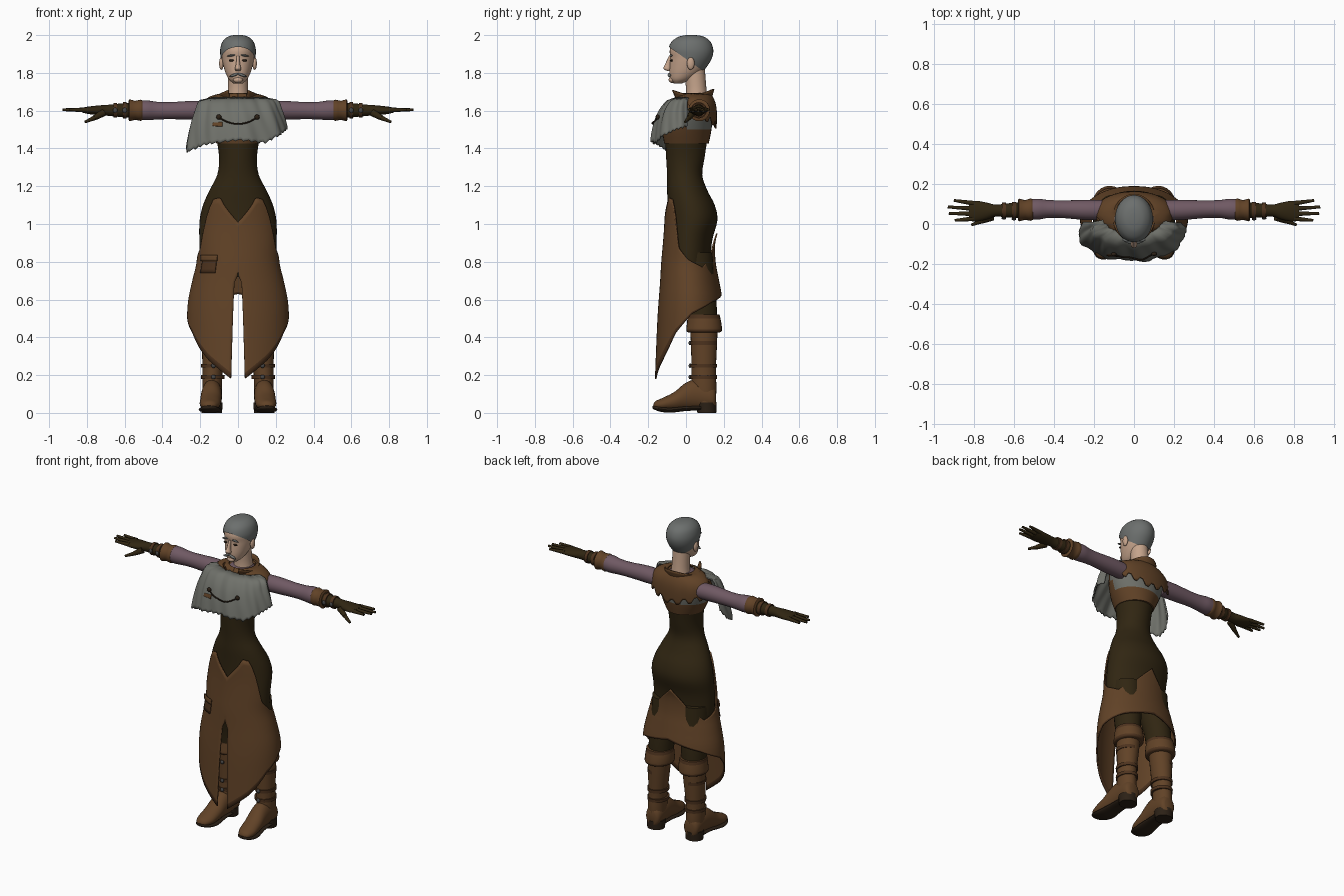
import bpy, bmesh, math
from mathutils import Vector, Matrix

cube = bpy.data.objects.get("Cube")
if cube:
    bpy.data.objects.remove(cube)


def material(name, r, g, b):
    m = bpy.data.materials.new(name)
    m.use_nodes = True
    m.diffuse_color = (r, g, b, 1)
    shader = m.node_tree.nodes["Principled BSDF"]
    shader.inputs["Base Color"].default_value = (r, g, b, 1)
    shader.inputs["Roughness"].default_value = 0.8
    return m


SKIN = material("skin", .56, .37, .26)
HAIR = material("grey hair", .15, .16, .155)
WOOL = material("grey wool", .16, .165, .145)
BROWN = material("brown leather", .12, .055, .02)
TRIM = material("dark brown trim", .075, .033, .013)
DARK = material("dark leather", .03, .019, .006)
PURPLE = material("dusty purple cloth", .16, .1, .125)
SOLE = material("dark sole", .025, .015, .008)
METAL = material("dull metal", .06, .06, .06)


def finish(name, bm, mats, mirror=False, solid=0.0, angle=45):
    """Turn a bmesh into a smooth shaded object."""
    bmesh.ops.recalc_face_normals(bm, faces=bm.faces)
    mesh = bpy.data.meshes.new(name)
    bm.to_mesh(mesh)
    bm.free()
    for m in mats:
        mesh.materials.append(m)
    mesh.shade_smooth()
    mesh.set_sharp_from_angle(angle=math.radians(angle))
    ob = bpy.data.objects.new(name, mesh)
    bpy.context.collection.objects.link(ob)
    if mirror:
        ob.modifiers.new("mirror", "MIRROR")
    if solid:
        mod = ob.modifiers.new("thickness", "SOLIDIFY")
        mod.thickness, mod.offset = solid, 0
    return ob


def lerp(points, x):
    """Piecewise linear lookup; each point is (key, value...)."""
    pts = sorted(points)
    x = min(max(x, pts[0][0]), pts[-1][0])
    for a, b in zip(pts, pts[1:]):
        if x <= b[0]:
            f = (x - a[0]) / (b[0] - a[0])
            return [p + (q - p) * f for p, q in zip(a[1:], b[1:])]


def smooth(rows, k=4):
    """Catmull-Rom resampling of profile rows."""
    out = []
    for i in range(len(rows) - 1):
        four = [rows[max(i - 1, 0)], rows[i], rows[i + 1], rows[min(i + 2, len(rows) - 1)]]
        for j in range(k):
            t = j / k
            out.append(tuple(b + .5 * t * (c - a + t * (2*a - 5*b + 4*c - d + t * (3*(b - c) + d - a)))
                             for a, b, c, d in zip(*four)))
    return out + [tuple(rows[-1])]


def loft(name, axis, rows, mats, n=24, pick=None, mirror=False, k=4, cut=None):
    """Rows are (position on axis, centre1, centre2, radius1, radius2)."""
    order = {"x": (2, 0, 1), "y": (0, 2, 1), "z": (0, 1, 2)}[axis]
    bm, rings = bmesh.new(), []
    for p, c1, c2, r1, r2 in (smooth(rows, k) if k > 1 else rows):
        ring = []
        for i in range(n):
            a = math.tau * i / n
            v = (c1 + r1 * math.cos(a), c2 + r2 * math.sin(a), p)
            ring.append(bm.verts.new([v[o] for o in order]))
        rings.append(ring)
    for r, s in zip(rings, rings[1:]):
        for i in range(n):
            f = bm.faces.new((r[i], r[(i + 1) % n], s[(i + 1) % n], s[i]))
            if pick:
                f.material_index = pick(f.calc_center_median())
    bm.faces.new(rings[0])
    bm.faces.new(rings[-1])
    for co, no in cut or []:
        bmesh.ops.bisect_plane(bm, geom=bm.verts[:] + bm.edges[:] + bm.faces[:],
                               plane_co=co, plane_no=no, clear_outer=True)
    return finish(name, bm, mats, mirror)


def body_rows(rows):
    """(z, half width, front y, back y) to loft rows."""
    return [(z, 0, (f + b) / 2, w, (b - f) / 2) for z, w, f, b in rows]


def on_surface(rows, deg, z, off=0.0, ripple=0.0):
    w, f, b = lerp(rows, z)
    a = math.radians(deg)
    off += ripple * (math.sin(a * 9) + .6 * math.sin(a * 17 + z * 20))
    return Vector(((w + off) * math.sin(a), (f + b) / 2 - ((b - f) / 2 + off) * math.cos(a), z))


def drape(name, rows, lo, hi, n, top, hem, mats, steps=12, off=0.0, ripple=0.0,
          warp=lambda d, z: d, band=0, mirror=False, solid=.008):
    """Cloth around a profile; angle zero is the front, top and hem depend on it."""
    bm, cols = bmesh.new(), []
    for i in range(n + 1):
        d = lo + (hi - lo) * i / n
        za, zb = top(d), hem(d)
        zs = [za + (zb - za) * j / steps for j in range(steps + 1)]
        cols.append([bm.verts.new(on_surface(rows, warp(d, z), z, off, ripple)) for z in zs])
    for a, b in zip(cols, cols[1:]):
        for j in range(steps):
            f = bm.faces.new((a[j], a[j + 1], b[j + 1], b[j]))
            f.material_index = int(j >= steps - band)
    return finish(name, bm, mats, mirror, solid)


def ball(name, loc, size, mat, mirror=False, tilt=0.0):
    bm = bmesh.new()
    m = Matrix.Translation(loc) @ Matrix.Rotation(tilt, 4, "Y") @ Matrix.Diagonal((*size, 1))
    bmesh.ops.create_uvsphere(bm, u_segments=16, v_segments=10, radius=1, matrix=m)
    return finish(name, bm, [mat], mirror)


def rod(name, p, q, r1, r2, mat, mirror=False):
    p, q = Vector(p), Vector(q)
    bm = bmesh.new()
    turn = (q - p).to_track_quat("Z", "Y").to_matrix().to_4x4()
    bmesh.ops.create_cone(bm, cap_ends=True, segments=10, radius1=r1, radius2=r2,
                          depth=(q - p).length, matrix=Matrix.Translation((p + q) / 2) @ turn)
    return finish(name, bm, [mat], mirror)


# Head, hair and neck
head = [(1.745, .025, -.065, -.02), (1.765, .048, -.083, .03), (1.80, .066, -.088, .08),
        (1.84, .078, -.086, .112), (1.88, .086, -.083, .132), (1.92, .087, -.086, .136),
        (1.96, .074, -.068, .12), (1.985, .046, -.03, .085), (1.993, .015, .01, .045)]
loft("head", "z", body_rows(head), [SKIN], 32)
loft("hair", "z", body_rows([(z + .007, w + .007, f - .007, b + .008) for z, w, f, b in head]),
     [HAIR], 32, cut=[((0, 0, 1.815), (0, 0, -1)), ((0, .02, 1.86), (0, -.7, -1))])
loft("neck", "z", [(1.62, 0, .055, .07, .07), (1.7, 0, .055, .054, .055), (1.82, 0, .045, .052, .055)], [SKIN])

# Face details
loft("nose", "z", [(1.81, 0, -.09, .012, .008), (1.822, 0, -.1, .017, .02),
                   (1.845, 0, -.095, .011, .016), (1.89, 0, -.084, .007, .006)], [SKIN], 12)
ball("ear", (.088, .025, 1.85), (.012, .02, .034), SKIN, True)
ball("eye", (.035, -.077, 1.866), (.014, .007, .006), SOLE, True)
ball("eyebrow", (.036, -.08, 1.892), (.022, .008, .005), HAIR, True, .15)
ball("moustache", (.02, -.088, 1.789), (.026, .009, .007), HAIR, True, .35)
ball("chin", (0, -.074, 1.763), (.026, .018, .016), SKIN)

# Torso, hips and vest
loft("bodice_and_hips", "z", body_rows(
    [(.72, .19, -.09, .13), (.82, .203, -.1, .13), (.92, .205, -.1, .14), (1.02, .203, -.096, .166),
     (1.1, .185, -.097, .152), (1.18, .15, -.1, .112), (1.26, .11, -.1, .086),
     (1.35, .1, -.105, .098), (1.46, .115, -.11, .115)]), [DARK], 40)
loft("vest", "z", body_rows([(1.425, .113, -.115, .12), (1.5, .15, -.125, .135), (1.58, .18, -.11, .14),
                             (1.64, .18, -.07, .135), (1.675, .1, -.03, .115)]),
     [BROWN, WOOL], 32, lambda c: int(1.49 < c.z < 1.61 and c.y > 0))
loft("undershirt", "z", [(1.64, 0, .03, .1, .085), (1.672, 0, .04, .078, .075), (1.685, 0, .05, .06, .062)], [PURPLE])

# Back yoke with a ragged hem, and collar
yoke = smooth([(1.69, .08, -.03, .125), (1.67, .15, -.05, .14), (1.63, .19, -.06, .155),
               (1.57, .198, -.06, .16), (1.47, .185, -.06, .156)])
drape("back_yoke", yoke, 0, 360, 60, lambda d: 1.69,
      lambda d: lerp([(0, 1.645), (75, 1.63), (100, 1.56), (180, 1.5)], min(d, 360 - d))[0]
      + .03 * (int(d / 12) % 2), [BROWN], 10)
drape("collar", [(1.64, .088, -.05, .125), (1.72, .112, -.09, .148)], 28, 332, 40,
      lambda d: 1.7 + .015 * math.cos(math.radians(2 * d)), lambda d: 1.645, [BROWN, TRIM], 5, band=1)

# Shawl with its chain, buttons and patch
shawl = smooth([(1.668, .13, -.05, .06), (1.655, .2, -.09, .06), (1.6, .225, -.135, .08),
                (1.52, .25, -.165, .1), (1.42, .272, -.185, .11), (1.36, .28, -.19, .11)])
drape("shawl", shawl, -108, 108, 72, lambda d: 1.668,
      lambda d: lerp([(-108, 1.47), (-92, 1.41), (-72, 1.38), (-42, 1.42), (0, 1.445), (33, 1.43),
                      (50, 1.465), (80, 1.5), (108, 1.52)], d)[0] + .006 * math.sin(d * .7),
      [WOOL], 14, ripple=.005)
drape("shawl_patch", shawl, -31, -19, 5, lambda d: 1.543 + d * .0002, lambda d: 1.51 - d * .0003,
      [BROWN], 4, .007, .005, solid=.004)
chain = [on_surface(shawl, 24 * t / 5, 1.53 + .036 * (t / 5) ** 2, .012, .005) for t in range(-5, 6)]
for p, q in zip(chain, chain[1:]):
    rod("shawl_chain", p, q, .004, .004, SOLE)
for p in (chain[0], chain[-1]):
    ball("shawl_button", p, (.014, .01, .014), SOLE)

# Long split overskirt with a sloping hem
skirt = smooth([(1.2, .143, -.104, .102), (1.1, .19, -.106, .156), (1.0, .209, -.108, .171),
                (.9, .21, -.115, .148), (.8, .212, -.124, .15), (.7, .235, -.13, .168),
                (.6, .256, -.138, .186), (.5, .263, -.145, .19), (.35, .262, -.152, .19), (.16, .258, -.16, .19)])


def slit(d, z):
    opening = lerp([(.18, 8), (.69, 4.5), (.73, 0)], z)[0]
    return opening + d * (180 - opening) / 180


drape("overskirt", skirt, 0, 180, 48,
      lambda d: lerp([(0, 1.01), (32, 1.14), (46, 1.13), (57, .97), (68, .87), (90, .81),
                      (120, .77), (150, .84), (180, .95)], d)[0],
      lambda d: lerp([(0, .18), (30, .28), (45, .345), (60, .425), (90, .525), (130, .585), (180, .63)], d)[0],
      [BROWN, TRIM], 26, .003, warp=slit, band=1, mirror=True)
drape("skirt_pocket", skirt, -58, -31, 6, lambda d: .83, lambda d: .74, [TRIM], 4, .01, solid=.006)
drape("pocket_flap", skirt, -60, -29, 6, lambda d: .835, lambda d: .805, [BROWN], 3, .016, solid=.006)

# Legs and boots
loft("trouser_leg", "z", [(.45, .12, .09, .07, .075), (.58, .115, .08, .077, .082),
                          (.7, .105, .06, .085, .09), (.85, .1, .04, .09, .1)], [DARK], mirror=True)
loft("boot_shaft", "z", [(.05, .137, .1, .05, .058), (.14, .137, .095, .052, .066), (.22, .135, .094, .053, .064),
                         (.36, .128, .095, .063, .069), (.46, .122, .095, .07, .073)], [BROWN], mirror=True)
loft("boot_cuff", "z", [(.425, .122, .096, .074, .078), (.435, .122, .096, .086, .094),
                        (.475, .12, .096, .085, .091), (.52, .12, .094, .079, .084)], [BROWN, TRIM],
     pick=lambda c: int(c.z > .5 or c.z < .44), mirror=True)
for z in (.19, .25, .37):
    loft("boot_strap", "z", [(z - .01, .133, .094, .062, .07), (z + .01, .133, .094, .063, .071)],
         [TRIM], mirror=True, k=1)
    ball("boot_buckle", (.13, .022, z), (.012, .008, .012), METAL, True)
loft("boot_foot", "y", [(.16, .135, .075, .03, .045), (.14, .137, .08, .05, .066), (.06, .138, .096, .054, .08),
                        (.0, .141, .088, .055, .072), (-.06, .145, .062, .056, .05), (-.12, .149, .047, .053, .034),
                        (-.16, .152, .041, .035, .022), (-.173, .153, .038, .012, .008)], [BROWN], mirror=True)
loft("boot_sole", "y", [(.08, .139, .026, .05, .013), (.0, .141, .024, .052, .014), (-.08, .146, .016, .061, .015),
                        (-.13, .15, .02, .056, .015), (-.165, .152, .028, .036, .012), (-.177, .153, .031, .01, .006)],
     [SOLE], mirror=True)
loft("boot_heel", "z", [(0, .138, .11, .054, .05), (.055, .138, .108, .056, .055)], [SOLE], mirror=True, k=1)

# Sleeves and cuffs
loft("sleeve", "x", [(.15, .07, 1.6, .05, .05), (.24, .07, 1.602, .05, .05), (.36, .074, 1.6, .044, .045),
                     (.43, .075, 1.6, .045, .047), (.48, .074, 1.602, .052, .052), (.53, .072, 1.602, .05, .05)],
     [PURPLE], mirror=True)
loft("sleeve_cuff", "x", [(.5, .072, 1.602, .045, .046), (.515, .072, 1.602, .056, .056),
                          (.545, .07, 1.602, .049, .05), (.575, .07, 1.602, .057, .058), (.58, .07, 1.602, .04, .04)],
     [BROWN], mirror=True, k=2)

# Gloves, straps and fingers
loft("glove", "x", [(.55, .07, 1.602, .042, .042), (.62, .068, 1.602, .036, .036), (.69, .067, 1.602, .03, .029),
                    (.735, .065, 1.602, .042, .026), (.79, .064, 1.602, .052, .02), (.825, .064, 1.603, .046, .013)],
     [DARK], mirror=True)
for x, r in ((.6, .043), (.65, .039)):
    loft("glove_strap", "x", [(x - .01, .068, 1.602, r, r), (x + .01, .068, 1.602, r, r)], [TRIM], mirror=True, k=1)
    ball("glove_buckle", (x, .068 - r, 1.602), (.012, .007, .014), METAL, True)
for start, end, tip in ((.103, .118, .9), (.077, .085, .93), (.051, .053, .925), (.027, .018, .895)):
    rod("finger", (.8, start, 1.604), (tip, end, 1.605), .013, .007, DARK, True)
rod("thumb_base", (.71, .035, 1.59), (.76, .015, 1.562), .02, .014, DARK, True)
rod("thumb_tip", (.757, .016, 1.563), (.81, -.004, 1.54), .013, .007, DARK, True)
